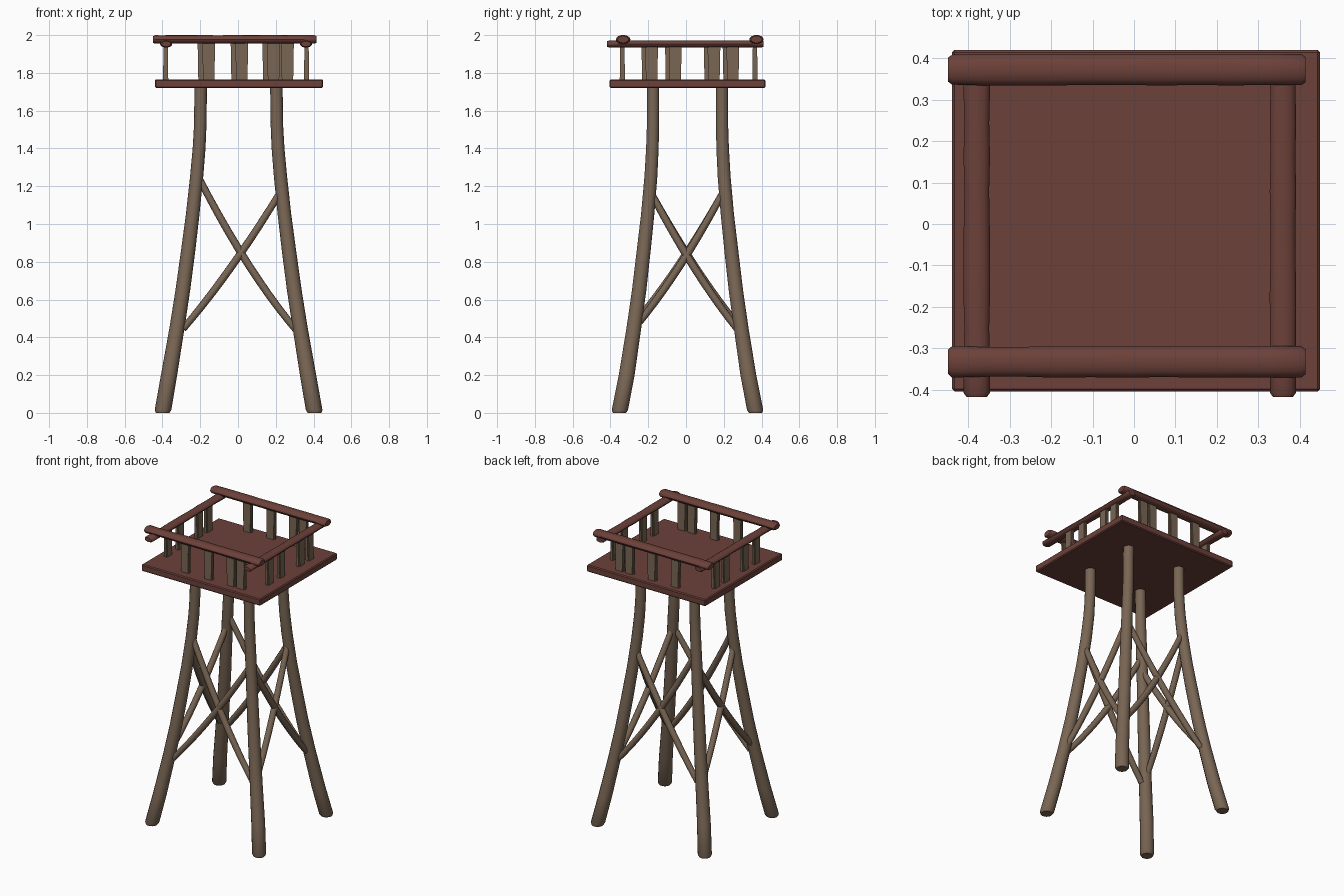
import bpy, bmesh, math, random
from mathutils import Vector

if "Cube" in bpy.data.objects:
    bpy.data.objects.remove(bpy.data.objects["Cube"])

random.seed(4)

def material(name, col):
    m = bpy.data.materials.new(name)
    m.diffuse_color = (*col, 1)
    m.use_nodes = True
    m.node_tree.nodes["Principled BSDF"].inputs["Base Color"].default_value = m.diffuse_color
    return m

WOOD = material("grey brown wood", (0.190, 0.132, 0.088))
RED = material("red brown wood", (0.150, 0.052, 0.041))

def finish(name, bm, mat, angle=40):
    bmesh.ops.recalc_face_normals(bm, faces=bm.faces)
    me = bpy.data.meshes.new(name)
    bm.to_mesh(me)
    bm.free()
    me.materials.append(mat)
    me.shade_smooth()
    me.set_sharp_from_angle(angle=math.radians(angle))
    ob = bpy.data.objects.new(name, me)
    bpy.context.collection.objects.link(ob)
    return ob

def tube(name, pts, radii, mat, sides=14, flat=False, wobble=0.0):
    """Pole through pts; radii are (sideways, upward) pairs."""
    pts = [Vector(p) for p in pts]
    bm = bmesh.new()
    rings = []
    for i, (p, (a, b)) in enumerate(zip(pts, radii)):
        if flat:
            u, v = Vector((1, 0, 0)), Vector((0, 1, 0))
        else:
            t = (pts[min(i + 1, len(pts) - 1)] - pts[max(i - 1, 0)]).normalized()
            u = t.cross(Vector((0, 0, 1))).normalized()
            v = u.cross(t)
        k = 1 + random.uniform(-wobble, wobble)
        rings.append([bm.verts.new(p + u * a * k * math.cos(2 * math.pi * j / sides)
                                   + v * b * k * math.sin(2 * math.pi * j / sides))
                      for j in range(sides)])
    for r, s in zip(rings, rings[1:]):
        for j in range(sides):
            k = (j + 1) % sides
            bm.faces.new((r[j], r[k], s[k], s[j]))
    bm.faces.new(rings[0])
    bm.faces.new(rings[-1])
    return finish(name, bm, mat)

CX, CY = 0.003, 0.008

# four splayed, curved legs: (z, x offset, y offset, radius)
LEG = [(0, .402, .360, .036), (.015, .400, .358, .044), (.2, .368, .322, .043),
       (.45, .326, .284, .040), (.65, .295, .256, .039), (.85, .268, .233, .038),
       (1.05, .243, .211, .036), (1.25, .222, .194, .035), (1.4, .209, .186, .034),
       (1.52, .203, .183, .033), (1.74, .200, .182, .033)]
for sx, nx in ((-1, "left"), (1, "right")):
    for sy, ny in ((-1, "front"), (1, "back")):
        tube(f"{ny}_{nx}_leg",
             [(CX + sx * x, CY + sy * y, z) for z, x, y, r in LEG],
             [(r, r) for z, x, y, r in LEG], WOOD, flat=True)

# sagging cross braces on each side
def brace(name, p0, p1, sag):
    p0, p1 = Vector(p0), Vector(p1)
    n = 10
    pts = []
    for i in range(n + 1):
        t = i / n
        p = p0.lerp(p1, t)
        p.z -= sag * 4 * t * (1 - t)
        pts.append(p)
    rad = [0.0185 + 0.002 * math.sin(math.pi * i / n) for i in range(n + 1)]
    tube(name, pts, [(r, r) for r in rad], WOOD, sides=10)

for s, n in ((-1, "front"), (1, "back")):
    brace(f"{n}_brace_a", (-.205, CY + s * .195, 1.24), (.315, CY + s * .285, .43), .05)
    brace(f"{n}_brace_b", (.225, CY + s * .203, 1.17), (-.29, CY + s * .282, .445), .03)
for s, n, d in ((-1, "left", .0), (1, "right", .025)):
    brace(f"{n}_brace_a", (CX + s * .230, -.185, 1.165), (CX + s * .323, .27, .47 - d), .035)
    brace(f"{n}_brace_b", (CX + s * .230, .195, 1.165), (CX + s * .320, -.255, .495 - d), .035)

# platform slab
bm = bmesh.new()
bmesh.ops.create_cube(bm, size=1)
for v in bm.verts:
    v.co = Vector((.005 + v.co.x * .89, .008 + v.co.y * .825, 1.743 + v.co.z * .046))
bmesh.ops.bevel(bm, geom=bm.edges[:], offset=.006, segments=1, affect='EDGES')
finish("platform", bm, RED, 30)

# log handrails: long ones lie on top of the side ones
def rail(name, p0, p1, a, b):
    p0, p1 = Vector(p0), Vector(p1)
    ts = [0, .012] + [i / 10 for i in range(1, 10)] + [.988, 1]
    ks = [.8] + [1] * (len(ts) - 2) + [.8]
    tube(name, [p0.lerp(p1, t) for t in ts], [(a * k, b * k) for k in ks], RED, wobble=.04)

rail("front_rail", (-.45, -.333, 1.977), (.415, -.333, 1.977), .037, .0225)
rail("back_rail", (-.45, .373, 1.977), (.415, .373, 1.977), .037, .0225)
rail("left_rail", (-.38, -.418, 1.953), (-.38, .41, 1.953), .031, .0185)
rail("right_rail", (.36, -.418, 1.953), (.36, .41, 1.953), .031, .0185)

# railing planks, slightly wider at the top
def plank(name, x, y, along_x, top):
    bm = bmesh.new()
    bmesh.ops.create_cube(bm, size=1)
    for v in bm.verts:
        w = v.co.x * (.068 if v.co.z > 0 else .060)
        d = v.co.y * (.022 if v.co.z > 0 else .028)
        z = 1.755 if v.co.z < 0 else top
        v.co = Vector((x + w, y + d, z)) if along_x else Vector((x - d, y + w, z))
    side = [e for e in bm.edges if abs(e.verts[0].co.z - e.verts[1].co.z) > .1]
    bmesh.ops.bevel(bm, geom=side, offset=.006, segments=2, affect='EDGES')
    finish(name, bm, WOOD)

for i, x in enumerate((-.165, .01, .178, .252)):
    plank(f"front_plank_{i + 1}", x + .010, -.337, True, 1.975)
    plank(f"back_plank_{i + 1}", x - .015, .365, True, 1.975)
for i, y in enumerate((-.19, -.065, .14, .24)):
    plank(f"left_plank_{i + 1}", -.383, y - .012, False, 1.953)
    plank(f"right_plank_{i + 1}", .363, y + .008, False, 1.953)
